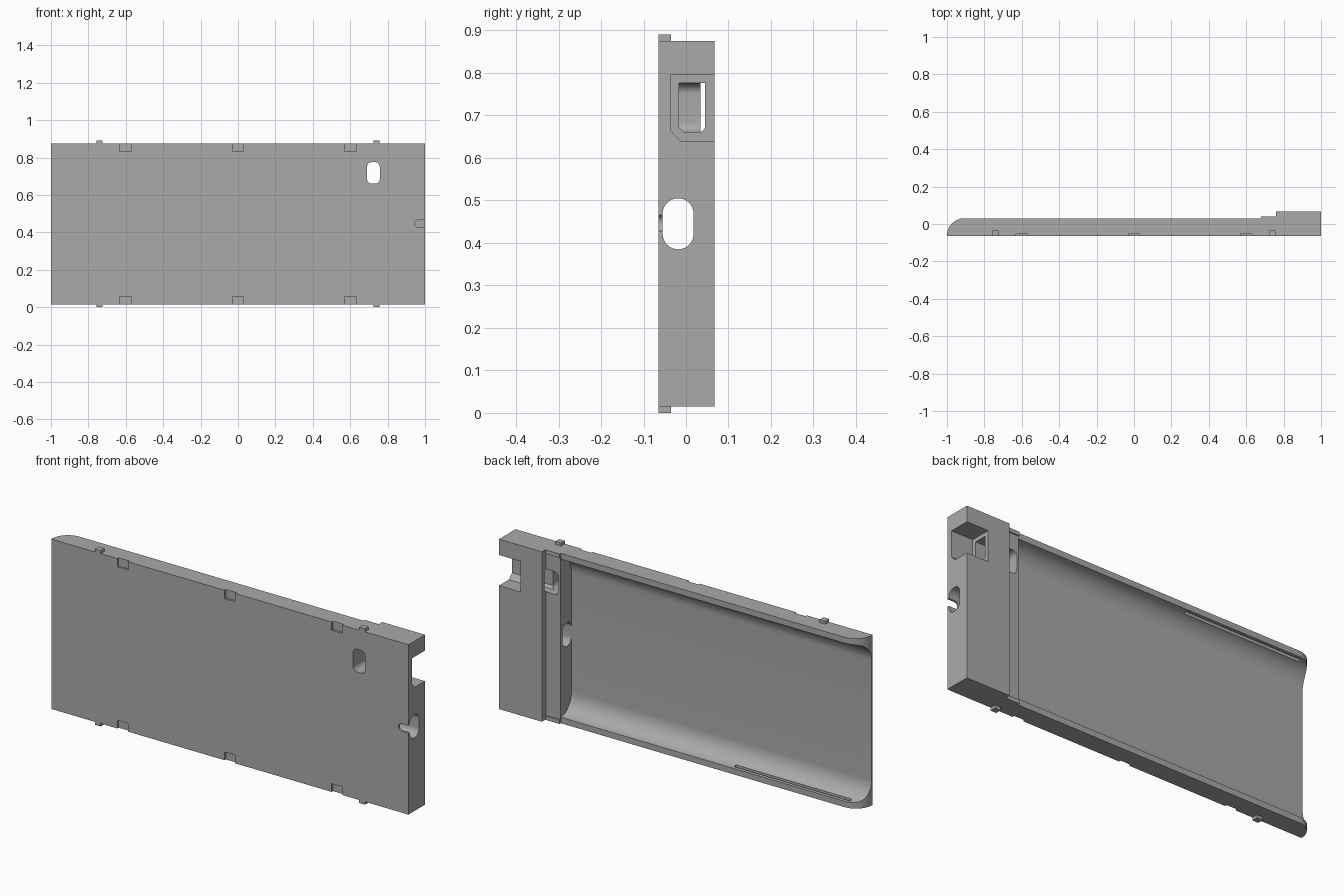
import bpy, bmesh
from math import sin, cos, pi, radians

cube = bpy.data.objects.get("Cube")
if cube:
    bpy.data.objects.remove(cube)

grey = bpy.data.materials.new("plain grey")
grey.use_nodes = True
grey.diffuse_color = (0.4, 0.4, 0.4, 1)
grey.node_tree.nodes["Principled BSDF"].inputs["Base Color"].default_value = (0.4, 0.4, 0.4, 1)

MID = 0.445                 # height of the mirror plane
BOTTOM, TOP = 0.015, 0.875  # plate edges
FRONT = -0.065


def prism(name, points, axis, lo, hi):
    """Extrude a 2D outline along x (y,z), y (x,z) or z (x,y)."""
    place = {"x": lambda a, b, t: (t, a, b),
             "y": lambda a, b, t: (a, t, b),
             "z": lambda a, b, t: (a, b, t)}[axis]
    bm = bmesh.new()
    face = bm.faces.new([bm.verts.new(place(a, b, lo)) for a, b in points])
    ext = bmesh.ops.extrude_face_region(bm, geom=[face])
    shift = place(0, 0, hi - lo)
    bmesh.ops.translate(bm, vec=shift,
                        verts=[v for v in ext["geom"] if isinstance(v, bmesh.types.BMVert)])
    bmesh.ops.recalc_face_normals(bm, faces=bm.faces)
    mesh = bpy.data.meshes.new(name)
    bm.to_mesh(mesh)
    bm.free()
    mesh.materials.append(grey)
    obj = bpy.data.objects.new(name, mesh)
    bpy.context.collection.objects.link(obj)
    return obj


def rect(a0, a1, b0, b1):
    return [(a0, b0), (a1, b0), (a1, b1), (a0, b1)]


def arc(ca, cb, ra, rb, start, end, steps=12):
    return [(ca + ra * cos(radians(start + (end - start) * i / steps)),
             cb + rb * sin(radians(start + (end - start) * i / steps)))
            for i in range(steps + 1)]


def rounded(a0, a1, b0, b1, r):
    pts = []
    for ca, cb, s in ((a1 - r, b1 - r, 0), (a0 + r, b1 - r, 90),
                      (a0 + r, b0 + r, 180), (a1 - r, b0 + r, 270)):
        pts += arc(ca, cb, r, r, s, s + 90, 8)
    return pts


def activate(obj):
    bpy.ops.object.select_all(action="DESELECT")
    obj.select_set(True)
    bpy.context.view_layer.objects.active = obj


def cut(target, cutter):
    cutter.hide_render = True
    mod = target.modifiers.new("cut", "BOOLEAN")
    mod.operation, mod.solver, mod.object = "DIFFERENCE", "EXACT", cutter
    activate(target)
    bpy.ops.object.modifier_apply(modifier=mod.name)
    bpy.data.objects.remove(cutter)


# Tray body: stepped plan outline with a rounded open end
outline = [(-1, FRONT), (1, FRONT), (1, 0.067), (0.76, 0.067), (0.76, 0.04),
           (0.68, 0.04), (0.68, 0.03)]
outline += arc(-0.908, -0.062, 0.092, 0.092, 90, 180, 16)
tray = prism("tray_body", outline, "z", BOTTOM, TOP)

# Cradle cavity with concave long sides
low = arc(0.03, 0.145, 0.086, 0.1, 180, 270)
low += [(0.2, 0.045)]
high = [(y, 2 * MID - z) for y, z in reversed(low)]
cut(tray, prism("cavity_cutter", low + high, "x", -1.2, 0.68))

# Shallow bed across the raised lip
cut(tray, prism("lip_cutter", rect(0.034, 0.2, 0.035, 0.855), "x", 0.6, 0.759))

# Narrow slots along the cavity sides
for name, z in (("lower", 0.045), ("upper", 2 * MID - 0.045)):
    cut(tray, prism(name + "_slot_cutter", rect(0.002, 0.016, z - 0.012, z + 0.012),
                    "x", -0.93, -0.28))

# Connector passage and its cable slit
cut(tray, prism("connector_cutter", rounded(-0.055, 0.018, 0.385, 0.505, 0.0364), "x", 0.6, 1.1))
cut(tray, prism("cable_slit_cutter", rounded(0.945, 1.1, 0.428, 0.466, 0.0185), "y", -0.1, -0.02))

# Lens window through the plate
cut(tray, prism("lens_cutter", rounded(0.69, 0.758, 0.66, 0.775, 0.024), "y", -0.1, 0.05))

# Chamfered side pocket and the passage from it to the lens window
pocket = [(-0.012, 0.64), (0.2, 0.64), (0.2, 0.795), (-0.037, 0.795), (-0.037, 0.665)]
cut(tray, prism("pocket_cutter", pocket, "x", 0.88, 1.1))
passage = [(-0.005, 0.661), (0.036, 0.661), (0.045, 0.67), (0.045, 0.776),
           (-0.017, 0.776), (-0.017, 0.673)]
cut(tray, prism("passage_cutter", passage, "x", 0.72, 0.9))

# Shallow notches in the front edges
for x in (-0.6, 0, 0.6):
    for z0, z1 in ((-0.1, 0.057), (0.833, 1)):
        cut(tray, prism("notch_cutter", rect(x - 0.03, x + 0.03, z0, z1), "y", -0.1, -0.0545))

activate(tray)
bpy.ops.object.shade_smooth_by_angle(angle=radians(30))

# Locating tabs on the long edges
for side, x in (("right", -0.74), ("left", 0.74)):
    for level, z0, z1 in (("lower", 0, 0.02), ("upper", 0.87, 0.89)):
        prism(f"{level}_{side}_tab", rect(x - 0.016, x + 0.016, z0, z1), "y", FRONT, -0.035)
